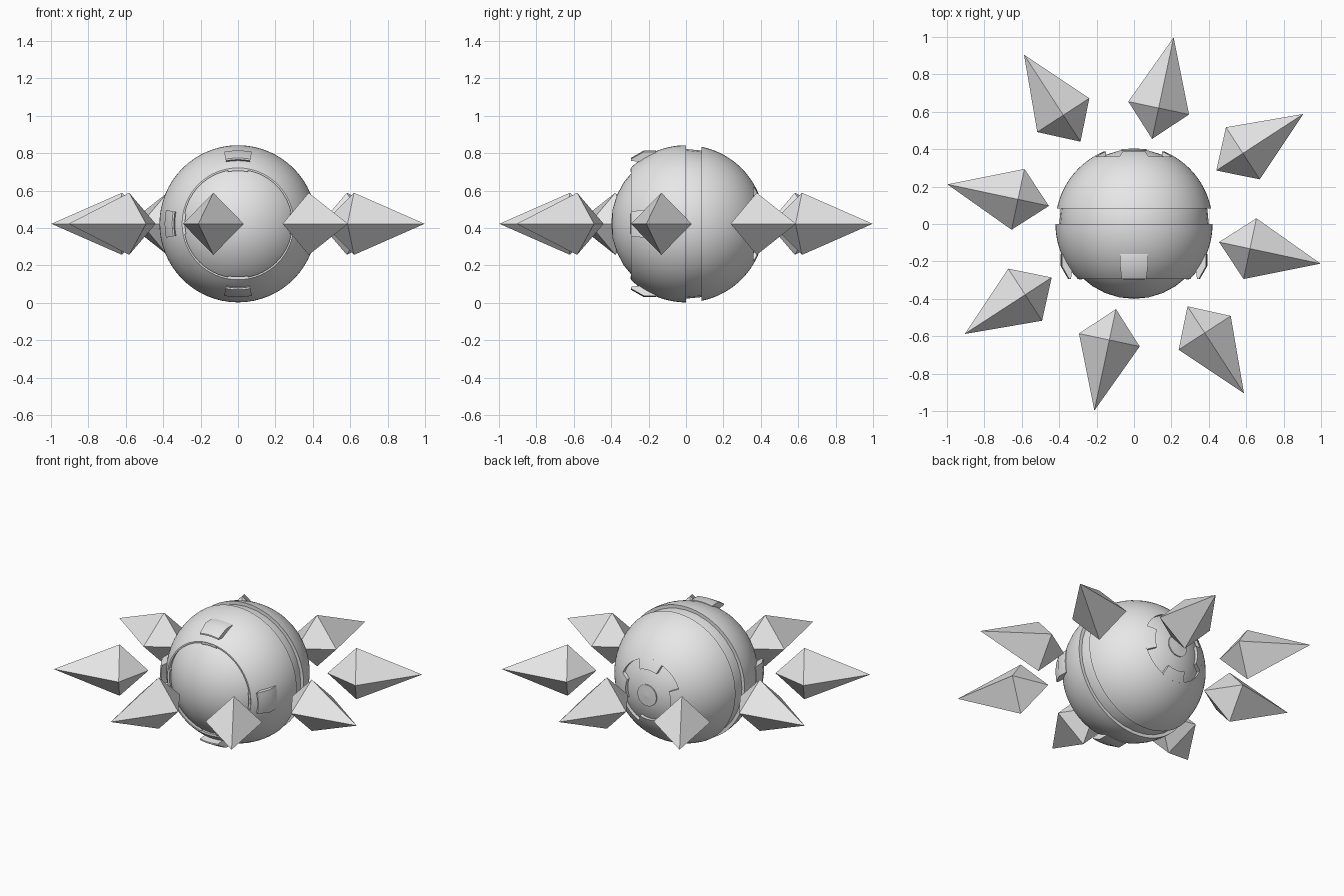
import bpy, bmesh, math
from mathutils import Vector, Matrix

if "Cube" in bpy.data.objects:
    bpy.data.objects.remove(bpy.data.objects["Cube"])

CZ = 0.422          # height of the sphere centre
R = 0.42            # outer shell radius
R_CORE = 0.40       # inner core radius
TAU = 2 * math.pi

grey = bpy.data.materials.new("light_grey")
grey.diffuse_color = (0.8, 0.8, 0.8, 1)
grey.use_nodes = True
grey.node_tree.nodes["Principled BSDF"].inputs["Base Color"].default_value = grey.diffuse_color


def make(name, bm, smooth=True):
    bmesh.ops.recalc_face_normals(bm, faces=bm.faces)
    mesh = bpy.data.meshes.new(name)
    bm.to_mesh(mesh)
    bm.free()
    ob = bpy.data.objects.new(name, mesh)
    bpy.context.collection.objects.link(ob)
    ob.location.z = CZ
    mesh.materials.append(grey)
    if smooth:
        bpy.ops.object.select_all(action='DESELECT')
        ob.select_set(True)
        bpy.context.view_layer.objects.active = ob
        bpy.ops.object.shade_smooth_by_angle(angle=math.radians(30))
    return ob


def sweep(name, profile, centre=0.0, span=TAU, steps=64):
    """Turn a closed (radius, y) profile around the y axis."""
    bm = bmesh.new()
    full = span >= TAU - 1e-6
    rings = []
    for i in range(steps if full else steps + 1):
        a = centre - span / 2 + span * i / steps
        rings.append([bm.verts.new((r * math.cos(a), y, r * math.sin(a)))
                      for r, y in profile])
    n = len(profile)
    for i in range(steps):
        p, q = rings[i], rings[(i + 1) % len(rings)]
        for j in range(n):
            k = (j + 1) % n
            bm.faces.new((p[j], p[k], q[k], q[j]))
    if not full:
        bm.faces.new(rings[0])
        bm.faces.new(rings[-1])
    return make(name, bm)


def arc(radius, y0, y1, n):
    """Points of a sphere outline between two y values."""
    a0, a1 = math.asin(y0 / radius), math.asin(y1 / radius)
    return [(radius * math.cos(a0 + (a1 - a0) * i / n),
             radius * math.sin(a0 + (a1 - a0) * i / n)) for i in range(n + 1)]


# Inner core, poles along y
bm = bmesh.new()
bmesh.ops.create_uvsphere(bm, u_segments=32, v_segments=16, radius=R_CORE,
                          matrix=Matrix.Rotation(math.pi / 2, 4, 'X'))
make("core", bm)

# Front and back shells with a groove between them
IN = 0.385
sweep("front_shell", arc(R, -0.295, 0.0, 14) + [(IN, 0.0), (0.30, -0.24), (0.29, -0.295)])
y_hole = math.sqrt(R * R - 0.215 ** 2)
sweep("back_shell", arc(R, 0.083, y_hole, 14) + [(0.215, 0.32), (IN, 0.083)])

# Back lens disc
sweep("back_disc", [(0.001, 0.37), (0.068, 0.37), (0.068, 0.4), (0.001, 0.404)], steps=32)

for i in range(4):
    a = i * math.pi / 2
    # Tabs reaching into the back opening
    sweep("back_tab", arc(R, y_hole - 0.003, math.sqrt(R * R - 0.16 ** 2), 4)
          + [(0.16, 0.35), (0.217, 0.325)], a, 0.75, 8)
    # Small tabs inside the front rim
    sweep("front_tab", [(0.295, -0.296), (0.283, -0.296), (0.283, -0.27), (0.295, -0.27)],
          a, 0.38, 6)
    # Raised hooked blocks on the front shell
    sweep("hook_block", [(0.37, -0.155), (0.392, -0.16), (0.392, -0.225), (0.352, -0.295),
                         (0.343, -0.295), (0.335, -0.23)], a, 0.38, 6)

# Ring of eight floating spikes, alternately nearer and farther
for i in range(8):
    a = math.radians(78 + 45 * i)
    shift = 0.06 * (i % 2)
    out, side = Vector((math.cos(a), math.sin(a), 0)), Vector((-math.sin(a), math.cos(a), 0))
    up = Vector((0, 0, 1))
    bm = bmesh.new()
    inner = bm.verts.new(out * (0.465 + shift))
    tip = bm.verts.new(out * (1.02 + shift))
    mid = out * (0.634 + shift)
    ring = [bm.verts.new(mid + d * 0.166) for d in (side, up, -side, -up)]
    for j in range(4):
        for end in (inner, tip):
            bm.faces.new((ring[j], ring[(j + 1) % 4], end))
    make("spike", bm, smooth=False)
